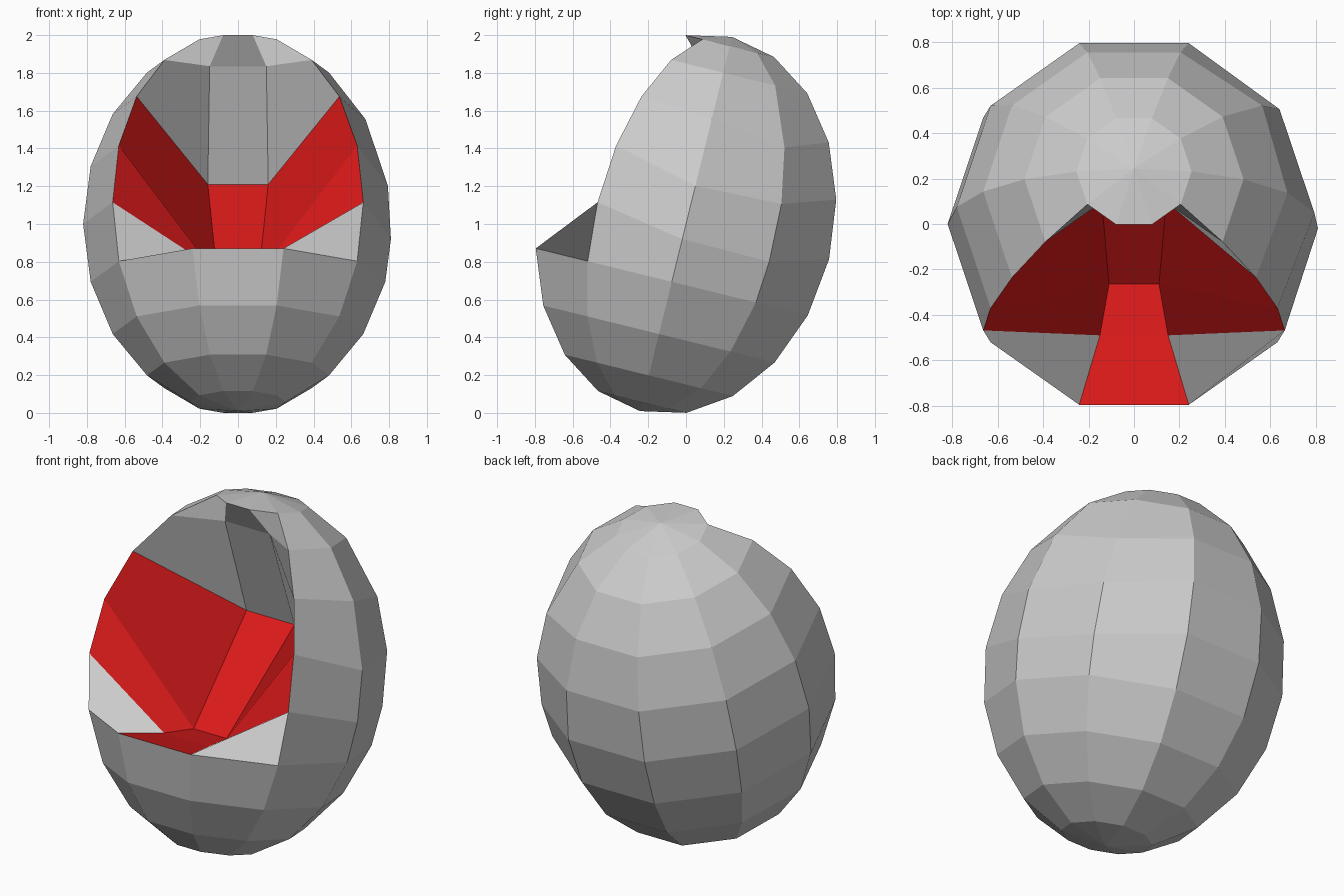
import bpy
from math import sin, cos, radians
from mathutils import Vector

if "Cube" in bpy.data.objects:
    bpy.data.objects.remove(bpy.data.objects["Cube"])

SEG, RINGS = 10, 10
RADIUS, HALF_H, TILT = 0.82, 1.02, radians(13.8)

red = bpy.data.materials.new("red_upholstery")
red.diffuse_color = (0.7, 0.01, 0.01, 1)
red.use_nodes = True
red.node_tree.nodes["Principled BSDF"].inputs["Base Color"].default_value = red.diffuse_color


def egg(ring, seg):
    """Point on the leaning egg: ring 0 = top pole, ring 10 = bottom pole."""
    p, a = radians(180 * ring / RINGS), radians(360 * seg / SEG)
    r, h = RADIUS * sin(p), HALF_H * cos(p)
    x, y = r * cos(a), r * sin(a)
    return Vector((x, y * cos(TILT) + h * sin(TILT),
                   1 + h * cos(TILT) - y * sin(TILT)))


def make(name, verts, faces, mat=None):
    mesh = bpy.data.meshes.new(name)
    mesh.from_pydata([tuple(v) for v in verts], [], faces)
    mesh.validate()
    mesh.update()
    obj = bpy.data.objects.new(name, mesh)
    bpy.context.collection.objects.link(obj)
    if mat:
        mesh.materials.append(mat)
    return obj


# Outer shell: ten-sided egg with the three front columns open from ring 1 to 6
verts = [egg(k, s) for k in range(1, RINGS) for s in range(SEG)]
top, bottom = len(verts), len(verts) + 1
verts += [egg(0, 0), egg(RINGS, 0)]
idx = lambda k, s: (k - 1) * SEG + s % SEG

# Slight downward slide of a few points on the right flank
for (k, s), t in {(3, 0): 0.1, (4, 0): 0.34, (5, 0): 0.26,
                  (3, 1): 0.29, (4, 1): 0.29, (5, 1): 0.28}.items():
    verts[idx(k, s)] = egg(k, s).lerp(egg(k + 1, s), t)

faces = []
for s in range(SEG):
    faces.append((top, idx(1, s), idx(1, s + 1)))
    faces.append((bottom, idx(9, s + 1), idx(9, s)))
    for k in range(1, RINGS - 1):
        if s in (6, 7, 8) and k < 6:        # mouth of the pod
            continue
        faces.append((idx(k, s), idx(k + 1, s), idx(k + 1, s + 1), idx(k, s + 1)))
make("pod_shell", verts, faces)

# Inner profile (half width, y, z): roof edge, headrest, back, seat, front lip
inner = [egg(1, 8),
         Vector((0.15, 0.09, 1.835)),
         Vector((0.16, 0.31, 1.21)),
         Vector((0.11, -0.265, 0.73)),
         Vector((0.15, -0.49, 0.78)),
         egg(6, 8)]
rim = [egg(k, 9) for k in range(1, 7)]      # matching points on the mouth edge
mirror = lambda v: Vector((-v.x, v.y, v.z))


def lining(name, centre_rows, side_rows, mat=None):
    """Skin chosen rows of the lining: left side, centre strip, right side."""
    pts = []
    for r, i in zip(rim, inner):
        pts += [mirror(r), mirror(i), i, r]
    quads = []
    for cols, rows in (((1,), centre_rows), ((0, 2), side_rows)):
        for row in rows:
            for c in cols:
                a = row * 4 + c
                quads.append((a, a + 4, a + 5, a + 1))
    make(name, pts, quads, mat)


# Red seat, backrest and side cushions
lining("seat_cushion", (2, 3, 4), (2, 3), red)
# Grey headrest and armrest panels
lining("headrest_and_armrests", (0, 1), (0, 1, 4))
